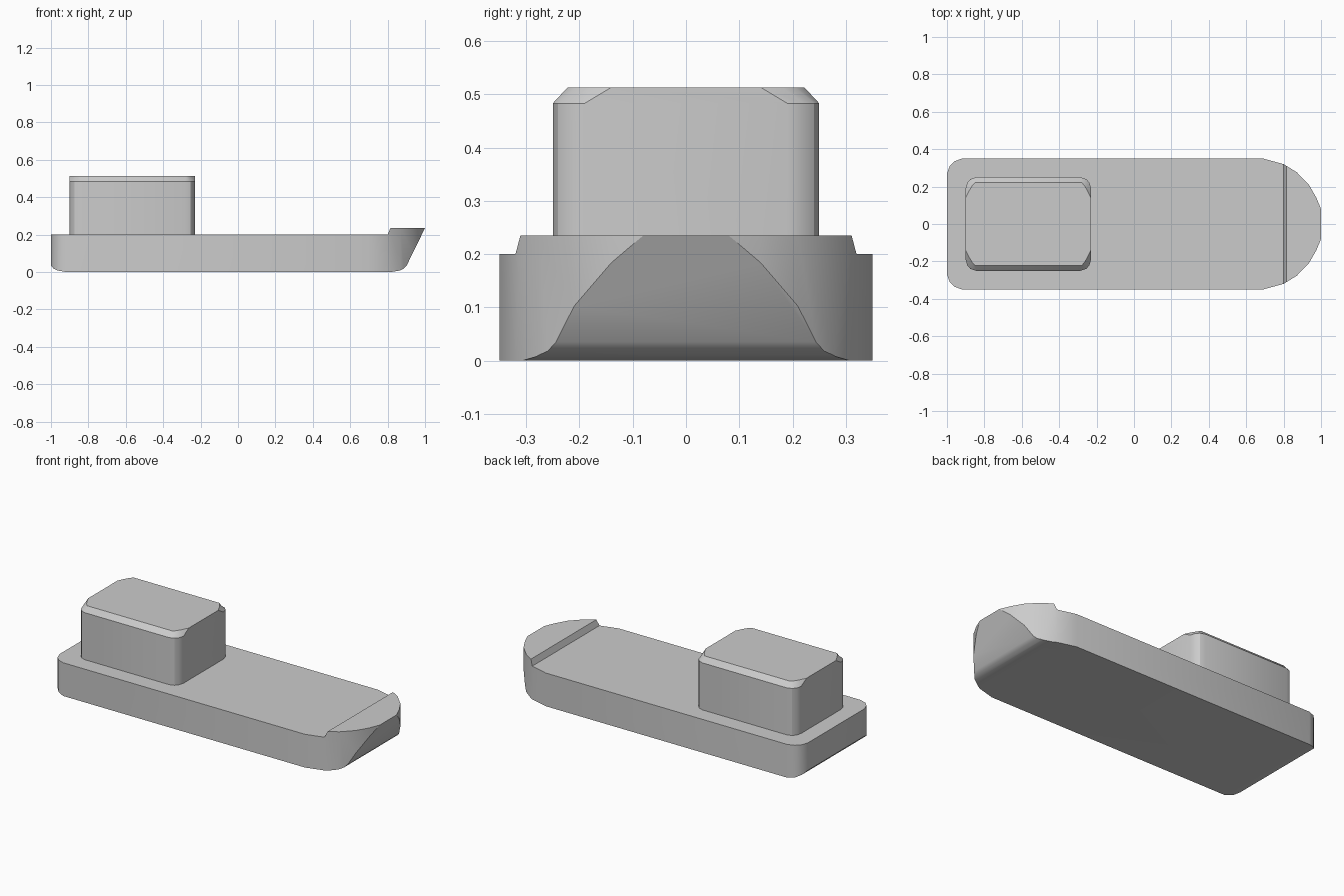
import bpy, bmesh, math
from mathutils import Vector

if "Cube" in bpy.data.objects:
    bpy.data.objects.remove(bpy.data.objects["Cube"])

grey = bpy.data.materials.new("plain_grey")
grey.use_nodes = True
grey.diffuse_color = (0.6, 0.6, 0.6, 1)
grey.node_tree.nodes["Principled BSDF"].inputs["Base Color"].default_value = (0.6, 0.6, 0.6, 1)


def loft(name, *rings):
    """Solid joining closed rings that have equal point counts."""
    bm = bmesh.new()
    loops = [[bm.verts.new(p) for p in ring] for ring in rings]
    n = len(loops[0])
    for low, high in zip(loops, loops[1:]):
        for i in range(n):
            j = (i + 1) % n
            bm.faces.new((low[i], low[j], high[j], high[i]))
    bm.faces.new(loops[0][::-1])
    bm.faces.new(loops[-1])
    bmesh.ops.recalc_face_normals(bm, faces=bm.faces[:])
    mesh = bpy.data.meshes.new(name)
    bm.to_mesh(mesh)
    bm.free()
    mesh.materials.append(grey)
    obj = bpy.data.objects.new(name, mesh)
    bpy.context.collection.objects.link(obj)
    return obj


def mirror_y(half):
    """Close a half plan by reflecting it across the centre line."""
    return half + [(x, -y) for x, y in reversed(half)]


def at_height(plan, z):
    return [(x, y, z) for x, y in plan]


def shade(obj):
    bpy.ops.object.select_all(action="DESELECT")
    obj.select_set(True)
    bpy.context.view_layer.objects.active = obj
    bpy.ops.object.shade_smooth_by_angle(angle=math.radians(30))


# Hull: deck plan cut by the side profile
deck_plan = mirror_y([(-1, .27), (-.985, .31), (-.96, .335), (-.92, .35), (.69, .35),
                      (.80, .32), (.87, .277), (.935, .21), (.975, .14), (1, .08)])
side_profile = [(-1.1, .2), (-1.1, .035), (-1, .035), (-.988, .02), (-.965, .008), (-.92, 0),
                (.82, 0), (.865, .008), (.887, .018), (.902, .035), (1, .235), (.815, .235), (.80, .2)]
hull = loft("hull", at_height(deck_plan, -.1), at_height(deck_plan, .4))
cutter = loft("hull_side_cutter", *[[(x, y, z) for x, z in side_profile] for y in (-.5, .5)])
cut = hull.modifiers.new("side_profile", "BOOLEAN")
cut.operation = "INTERSECT"
cut.solver = "EXACT"
cut.object = cutter
bpy.context.view_layer.objects.active = hull
bpy.ops.object.modifier_apply(modifier=cut.name)
bpy.data.objects.remove(cutter)
shade(hull)

# Cabin: rounded box with a chamfered roof rim
def cabin_plan(corner):
    """Mirror one corner, given from the middle, to both ends and sides."""
    return mirror_y([(-.565 - x, y) for x, y in corner] + [(-.565 + x, y) for x, y in reversed(corner)])

wall = cabin_plan([(.335, .19), (.327, .22), (.31, .24), (.28, .25)])
roof = cabin_plan([(.335, .14), (.315, .18), (.30, .205), (.285, .222)])
shade(loft("cabin", at_height(wall, .19), at_height(wall, .483), at_height(roof, .513)))
